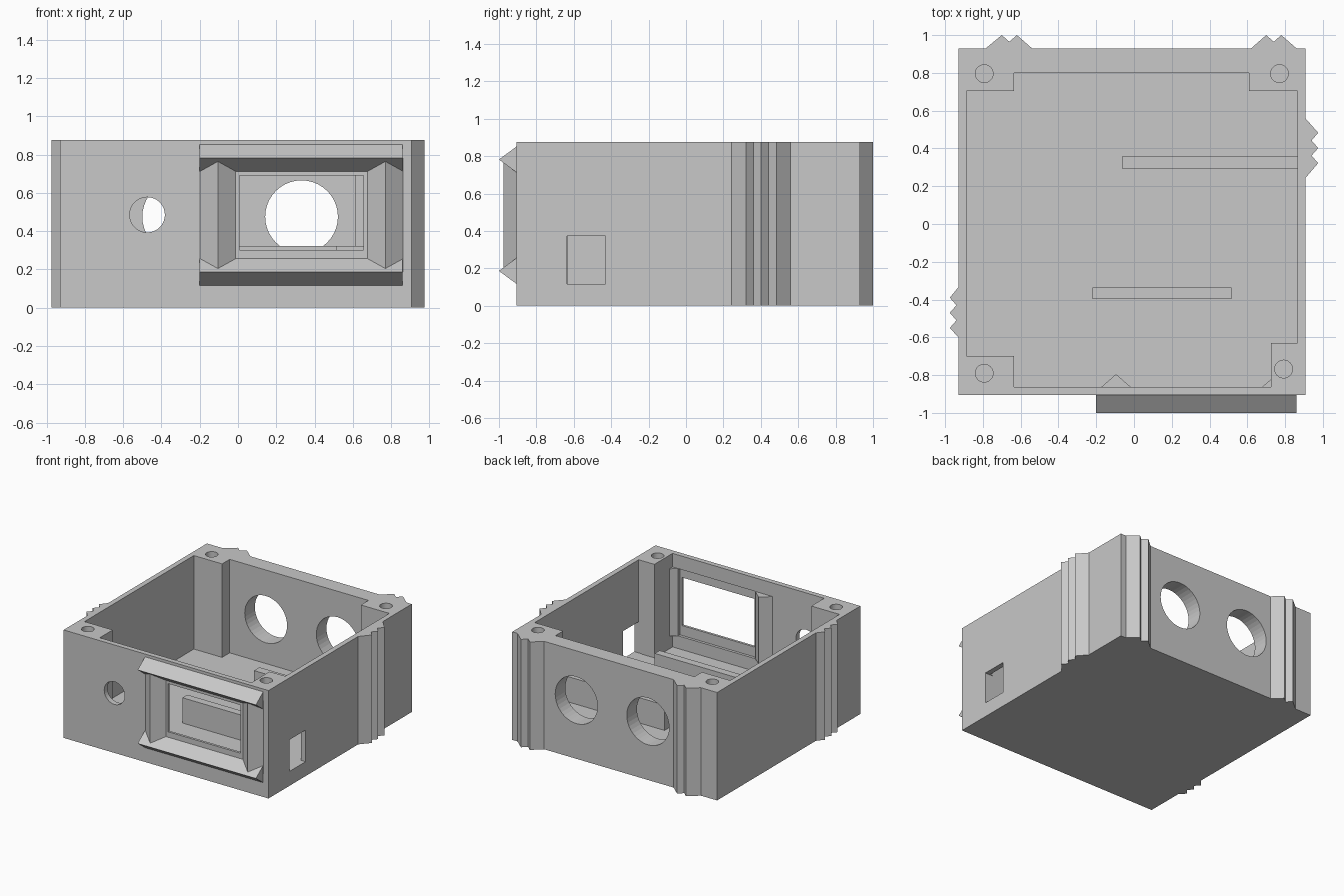
import bpy, bmesh, math
from mathutils import Matrix, Vector

cube = bpy.data.objects.get("Cube")
if cube:
    bpy.data.objects.remove(cube, do_unlink=True)

grey = bpy.data.materials.new("light grey plastic")
grey.use_nodes = True
color = (0.58, 0.58, 0.58, 1)
grey.diffuse_color = color
grey.node_tree.nodes["Principled BSDF"].inputs["Base Color"].default_value = color

TOP, FLOOR = 0.875, 0.117
FRONT, BACK, LEFT, RIGHT = -0.905, 0.93, -0.93, 0.907


def prism(name, points, low, high, axis="Z"):
    """Extrude a closed profile: (x, y) along Z, or (y, z) along X."""
    bm = bmesh.new()
    place = (lambda a, b, t: (a, b, t)) if axis == "Z" else (lambda a, b, t: (t, a, b))
    face = bm.faces.new([bm.verts.new(place(a, b, low)) for a, b in points])
    step = Vector(place(0, 0, high - low))
    result = bmesh.ops.extrude_face_region(bm, geom=[face])
    moved = [g for g in result["geom"] if isinstance(g, bmesh.types.BMVert)]
    bmesh.ops.translate(bm, verts=moved, vec=step)
    bmesh.ops.recalc_face_normals(bm, faces=bm.faces)
    return add_object(name, bm)


def add_object(name, bm):
    mesh = bpy.data.meshes.new(name)
    bm.to_mesh(mesh)
    bm.free()
    mesh.materials.append(grey)
    obj = bpy.data.objects.new(name, mesh)
    bpy.context.collection.objects.link(obj)
    return obj


def box(name, x, y, z):
    return prism(name, [(x[0], y[0]), (x[1], y[0]), (x[1], y[1]), (x[0], y[1])], *z)


def cylinder(name, center, radius, depth, along_y=False):
    bm = bmesh.new()
    matrix = Matrix.Translation(center)
    if along_y:
        matrix = matrix @ Matrix.Rotation(math.pi / 2, 4, "X")
    bmesh.ops.create_cone(bm, cap_ends=True, segments=40, radius1=radius,
                          radius2=radius, depth=depth, matrix=matrix)
    return add_object(name, bm)


def cut(target, cutter):
    mod = target.modifiers.new(cutter.name, "BOOLEAN")
    mod.operation = "DIFFERENCE"
    mod.solver = "EXACT"
    mod.object = cutter
    cutter.hide_render = True
    cutter.hide_viewport = True
    cutter.display_type = "WIRE"


# Housing outline with pointed grip ridges on the sides and back
outline = [
    (LEFT, FRONT), (RIGHT, FRONT),
    (RIGHT, 0.243), (0.975, 0.322), (0.94, 0.362), (0.975, 0.402),
    (0.94, 0.442), (0.975, 0.483), (RIGHT, 0.56),
    (RIGHT, BACK), (0.86, BACK), (0.78, 1), (0.74, 0.965), (0.70, 1), (0.62, BACK),
    (-0.54, BACK), (-0.62, 1), (-0.66, 0.965), (-0.70, 1), (-0.785, BACK),
    (LEFT, BACK), (LEFT, -0.335), (-0.975, -0.39), (-0.94, -0.43), (-0.975, -0.47),
    (-0.94, -0.51), (-0.975, -0.55), (LEFT, -0.6),
]
housing = prism("housing", outline, 0, TOP)

# Cavity that leaves a screw post in each corner
cavity = [
    (-0.888, -0.698), (-0.635, -0.698), (-0.635, -0.863), (0.725, -0.863),
    (0.725, -0.63), (0.865, -0.63), (0.865, 0.703), (0.61, 0.703),
    (0.61, 0.80), (-0.635, 0.80), (-0.635, 0.703), (-0.888, 0.703),
]
cut(housing, prism("cavity_cutter", cavity, FLOOR, 1))

# Screw holes
for x, y in [(-0.793, 0.796), (0.77, 0.796), (-0.793, -0.79), (0.792, -0.768)]:
    cut(housing, cylinder("screw_hole_cutter", (x, y, TOP), 0.047, 0.8))

# Round openings in the back and front walls
for x in (-0.31, 0.332):
    cut(housing, cylinder("back_port_cutter", (x, 0.87, 0.475), 0.19, 0.3, True))
cut(housing, cylinder("front_port_cutter", (-0.474, -0.88, 0.485), 0.092, 0.2, True))

# Display window with a shallow seat behind it, and side socket
cut(housing, box("window_cutter", (0.007, 0.655), (-1, -0.84), (0.30, 0.69)))
cut(housing, box("window_seat_cutter", (-0.015, 0.675), (-0.885, -0.84), (0.22, 0.765)))
cut(housing, box("socket_cutter", (0.84, 1), (-0.635, -0.43), (FLOOR, 0.373)))

# Ribs standing on the floor
box("front_rib", (-0.22, 0.515), (-0.398, -0.335), (FLOOR - 0.01, 0.322))
box("back_rib", (-0.06, 0.87), (0.29, 0.36), (FLOOR - 0.01, 0.322))

# Window rails on the inside of the front wall
prism("inner_rail", [(-0.175, -0.865), (-0.015, -0.865), (-0.095, -0.795)], 0.22, 0.765)
prism("inner_corner_rail", [(0.675, -0.865), (0.726, -0.865), (0.726, -0.822)], 0.22, 0.765)

# Bezel of wedge bars around the window
for name, z in [("bezel_top", 0.782), ("bezel_bottom", 0.186)]:
    prism(name, [(FRONT, z - 0.07), (FRONT, z + 0.07), (-1, z)], -0.2, 0.86, "X")
for name, x in [("bezel_left", -0.105), ("bezel_right", 0.77)]:
    prism(name, [(x - 0.093, FRONT), (x + 0.093, FRONT), (x, -0.975)], 0.186, 0.782)
